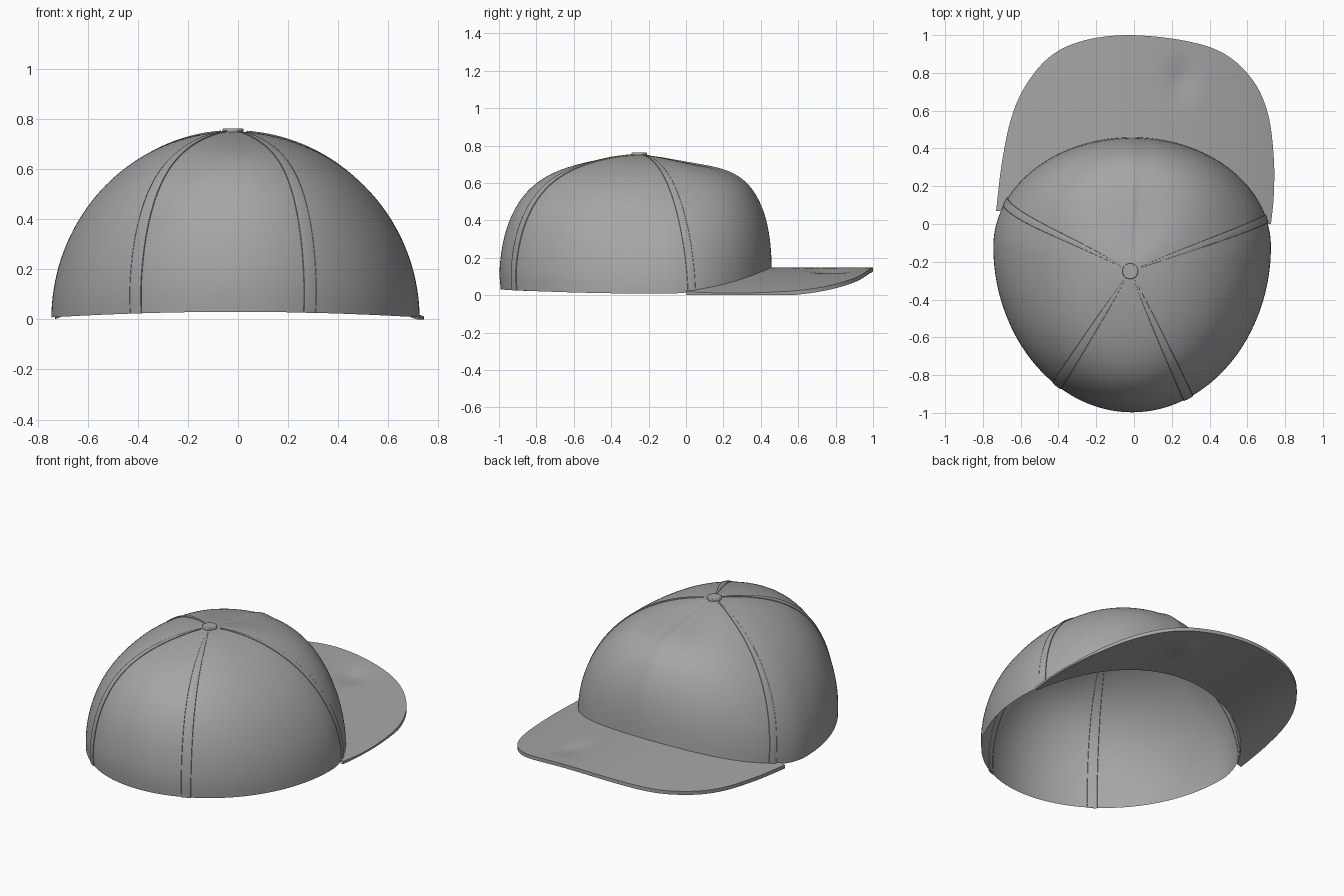
import bpy, bmesh
from math import sin, cos, pi, radians, exp
from mathutils import Vector

if "Cube" in bpy.data.objects:
    bpy.data.objects.remove(bpy.data.objects["Cube"])

APEX = Vector((-0.02, -0.25))
TOP = 0.75

cloth = bpy.data.materials.new("dark_grey_cloth")
cloth.diffuse_color = (0.38, 0.38, 0.38, 1)
cloth.use_nodes = True
cloth.node_tree.nodes["Principled BSDF"].inputs["Base Color"].default_value = cloth.diffuse_color


def outline(a):
    """Egg-shaped head outline: two half ellipses joined at the ears."""
    depth = 0.58 if sin(a) > 0 else 0.88
    return Vector((-0.01 + 0.735 * cos(a), -0.12 + depth * sin(a)))


def rim_z(a):
    c = cos(a) ** 2
    return 0.145 - 0.137 * c if sin(a) > 0 else 0.03 - 0.022 * c


def crown_point(a, t, off=0.0):
    """Crown surface: t = 0 at the apex, 1 at the rim; off pushes outwards."""
    s = sin(a)
    w = abs(s) ** 2.5
    n = 2 + (1.1 if s > 0 else 0.65) * w
    low = (rim_z(a) / TOP) ** (n / 2)
    # angle along a superellipse profile, stopped at the rim height
    phi = max(t, 1e-4) ** (n / 2) * (pi / 2 - low)
    r = sin(phi) ** (2 / n)
    z = TOP * max(cos(phi), 0) ** (2 / n)
    if r < 0.85:  # flatten the shoulder towards front and back
        z -= (0.034 if s > 0 else 0.018) * w * sin(pi * r / 0.85) ** 1.5
    if s < 0 and z < 0.15:  # tuck in the back rim
        r *= 1 - 0.02 * s * s * (1 - z / 0.15) ** 2
    xy = APEX + r * (outline(a) - APEX)
    p = Vector((xy.x, xy.y, z))
    return p + (p - Vector((-0.02, -0.2, 0.1))).normalized() * off


def smooth(ob, angle):
    bpy.ops.object.select_all(action='DESELECT')
    ob.select_set(True)
    bpy.context.view_layer.objects.active = ob
    bpy.ops.object.shade_smooth_by_angle(angle=radians(angle))
    ob.data.materials.append(cloth)


def grid_object(name, rows, wrap=False, angle=40):
    """Skin rows of points with quads, optionally closed into a ring."""
    bm = bmesh.new()
    vs = [[bm.verts.new(p) for p in row] for row in rows]
    for i in range(len(vs) - (0 if wrap else 1)):
        a, b = vs[i], vs[(i + 1) % len(vs)]
        for j in range(len(a) - 1):
            bm.faces.new((a[j], a[j + 1], b[j + 1], b[j]))
    bmesh.ops.remove_doubles(bm, verts=bm.verts, dist=0.0005)
    bmesh.ops.recalc_face_normals(bm, faces=bm.faces)
    # the open shells should face upwards
    if sum(f.normal.z * f.calc_area() for f in bm.faces) < -1e-3:
        bmesh.ops.reverse_faces(bm, faces=bm.faces)
    me = bpy.data.meshes.new(name)
    bm.to_mesh(me)
    bm.free()
    ob = bpy.data.objects.new(name, me)
    bpy.context.collection.objects.link(ob)
    smooth(ob, angle)
    return ob


# Crown with a faint pressed ridge down the front centre
rows = []
for i in range(192):
    a = 2 * pi * i / 192
    ridge = 0.008 * exp(-((a - pi / 2) / 0.06) ** 2)
    rows.append([crown_point(a, j / 40, ridge * sin(pi * j / 40)) for j in range(41)])
grid_object("crown", rows, wrap=True)

# Four seam tapes from button to rim, outside and inside; bow bends them
SEAMS = {"front_left": (237, 0), "front_right": (294, 0),
         "back_left": (155.5, 0.06), "back_right": (15, -0.02)}
CROSS = ((-1, -0.004), (-0.92, 0.004), (-0.5, 0.005), (0, 0.005),
         (0.5, 0.005), (0.92, 0.004), (1, -0.004))
for side, (deg, bow) in SEAMS.items():
    for layer, sign in (("outer", 1), ("inner", -0.8)):
        rows = []
        for w, off in CROSS:
            row = []
            for j in range(2, 41):
                t = j / 40
                half = 0.037 / max(t, 0.2) ** 0.3
                a = radians(deg) + bow * sin(pi * t) + w * half
                row.append(crown_point(a, t, off * sign))
            rows.append(row)
        grid_object(f"seam_{side}_{layer}", rows, angle=25)

# Visor: arched sheet between the crown rim and a rounded outer edge
EDGE = [Vector(p) for p in (
    (0.725, 0.0), (0.74, 0.15), (0.74, 0.35), (0.71, 0.58), (0.63, 0.76),
    (0.48, 0.9), (0.27, 0.97), (-0.03, 1.0), (-0.27, 0.97), (-0.44, 0.89),
    (-0.57, 0.74), (-0.65, 0.56), (-0.7, 0.32), (-0.73, 0.07))]


def catmull(pts, steps):
    out = []
    for i in range(len(pts) - 1):
        p0, p1 = pts[max(i - 1, 0)], pts[i]
        p2, p3 = pts[i + 1], pts[min(i + 2, len(pts) - 1)]
        for s in range(steps):
            t = s / steps
            out.append(0.5 * (2 * p1 + (p2 - p0) * t
                              + (2 * p0 - 5 * p1 + 4 * p2 - p3) * t * t
                              + (3 * p1 - p0 - 3 * p2 + p3) * t ** 3))
    return out + [pts[-1]]


outer = catmull(EDGE, 8)
N, V = len(outer), 24
rows = []
for i, o in enumerate(outer):
    a = radians(12 + (161 - 12) * i / (N - 1))
    inner = APEX + 0.995 * (outline(a) - APEX)
    top, under = [], []
    for j in range(V + 1):
        p = inner.lerp(o, j / V)
        z = 0.149 - 0.131 * ((p.x + 0.01) / 0.735) ** 2
        # shallow dent near the right of the visor
        z -= 0.018 * exp(-((p.x - 0.25) / 0.07) ** 2 - ((p.y - 0.77) / 0.1) ** 2)
        top.append(Vector((p.x, p.y, z)))
        under.append(Vector((p.x, p.y, max(z - 0.022, 0))))
    rows.append(top + under[::-1] + [top[0]])
grid_object("visor", rows, angle=35)

# Button on the apex
bpy.ops.mesh.primitive_cylinder_add(vertices=32, radius=0.042, depth=0.024,
                                    location=(APEX.x, APEX.y, 0.75))
button = bpy.context.object
button.name = "top_button"
bev = button.modifiers.new("rounding", 'BEVEL')
bev.width, bev.segments = 0.005, 2
smooth(button, 40)
